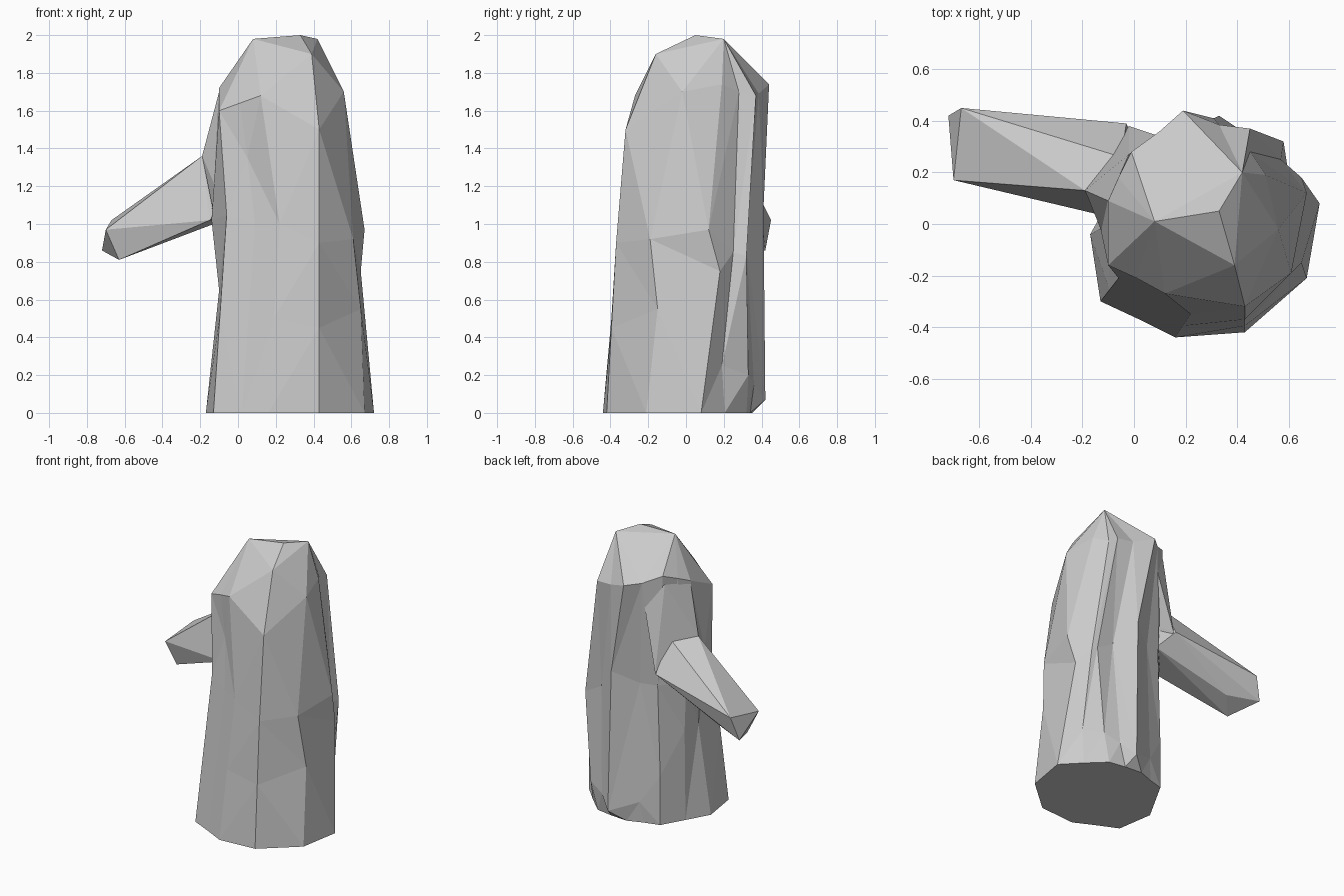
import bpy, bmesh


def finish(bm, name):
    bmesh.ops.remove_doubles(bm, verts=bm.verts, dist=0.0005)
    bmesh.ops.recalc_face_normals(bm, faces=bm.faces)
    mesh = bpy.data.meshes.new(name)
    bm.to_mesh(mesh)
    bm.free()
    obj = bpy.data.objects.new(name, mesh)
    bpy.context.collection.objects.link(obj)
    return obj


# Crown points that close the rounded top
crown = {
    "L": (0.08, 0.01, 1.98), "F": (0.39, -0.16, 1.90),
    "T": (0.33, 0.05, 2.00), "B": (0.42, 0.20, 1.98),
}

# Ribs and grooves around the trunk: base xy, waist, shoulder, crown key
ribs = [
    ((-0.17, -0.04), (-0.14, 0.03, 1.02), (-0.10, 0.09, 1.72), "L"),
    ((-0.13, -0.30), (-0.06, -0.21, 1.05), (-0.10, -0.16, 1.60), "L"),
    ((0.02, -0.37), (0.05, -0.22, 1.35), (0.01, -0.21, 1.64), "L"),
    ((0.16, -0.44), (0.22, -0.35, 1.00), (0.12, -0.27, 1.68), "F"),
    ((0.43, -0.42), (0.43, -0.37, 0.90), (0.43, -0.32, 1.50), "F"),
    ((0.67, -0.21), (0.61, -0.19, 0.92), (0.56, -0.02, 1.70), "B"),
    ((0.72, 0.08), (0.67, 0.12, 0.97), (0.51, 0.19, 1.74), "B"),
    ((0.60, 0.205), (0.57, 0.25, 0.85), (0.45, 0.28, 1.70), "B"),
    ((0.48, 0.32), (0.58, 0.32, 0.83), (0.45, 0.37, 1.68), "B"),
    ((0.36, 0.34), (0.45, 0.32, 0.90), (0.33, 0.385, 1.69), "B"),
    ((0.23, 0.35), (0.31, 0.41, 1.08), (0.19, 0.44, 1.74), "B"),
    ((0.12, 0.31), (0.15, 0.31, 1.00), (0.10, 0.36, 1.75), "L"),
    ((0.01, 0.28), (0.03, 0.28, 1.00), (-0.01, 0.28, 1.80), "L"),
    ((-0.08, 0.12), (-0.10, 0.14, 1.00), (-0.06, 0.18, 1.76), "L"),
]
# Low bulges and hollows by rib number; the others run straight
low = {
    0: (-0.10, 0.00, 0.65), 2: (0.09, -0.28, 1.00), 5: (0.65, -0.15, 0.55),
    6: (0.65, 0.18, 0.75), 7: (0.60, 0.19, 0.25), 8: (0.53, 0.33, 0.20),
    9: (0.42, 0.36, 0.15), 10: (0.33, 0.42, 0.07), 11: (0.14, 0.33, 0.15),
    12: (0.01, 0.28, 0.35), 13: (-0.08, 0.13, 0.65),
}

# Trunk: lofted columns plus crown
bm = bmesh.new()
tops = {k: bm.verts.new(p) for k, p in crown.items()}
cols = []
for i, (b, w, s, k) in enumerate(ribs):
    base = (*b, 0)
    mid = low.get(i, tuple((p + q) / 2 for p, q in zip(base, w)))
    cols.append([bm.verts.new(p) for p in (base, mid, w, s)] + [tops[k]])
for a, b in zip(cols, cols[1:] + cols[:1]):
    for i in range(3):
        bm.faces.new((a[i], b[i], b[i + 1], a[i + 1]))
    bm.faces.new((a[3], b[3], a[4]))
    if a[4] is not b[4]:
        bm.faces.new((b[3], b[4], a[4]))
for x, y in ("LF", "FB", "BL"):
    bm.faces.new((tops[x], tops[y], tops["T"]))
bm.faces.new([c[0] for c in cols])
bmesh.ops.triangulate(bm, faces=[f for f in bm.faces if len(f.verts) == 4])
finish(bm, "trunk")


# Convex block through a few corner points
def hull(name, points):
    bm = bmesh.new()
    for p in points:
        bm.verts.new(p)
    bmesh.ops.convex_hull(bm, input=bm.verts)
    finish(bm, name)


# Drooping side branch from the trunk to its blunt tip
hull("branch", [
    (-0.19, 0.13, 1.36), (-0.05, 0.26, 1.36), (-0.03, 0.39, 1.14),
    (-0.15, 0.04, 1.02), (0.03, 0.26, 1.06), (0.0, 0.1, 1.2),
    (-0.67, 0.45, 1.02), (-0.70, 0.17, 0.97), (-0.63, 0.20, 0.81),
    (-0.72, 0.42, 0.86), (-0.51, 0.33, 0.87),
])

# Web joining the branch to the trunk shoulder
hull("branch_shoulder", [
    (-0.19, 0.13, 1.36), (-0.10, 0.09, 1.70), (-0.02, 0.27, 1.74),
    (-0.05, 0.26, 1.34), (-0.13, 0.02, 1.06), (-0.06, -0.19, 1.06),
    (0.02, 0.15, 1.3), (-0.02, 0.38, 1.14), (0.10, 0.34, 1.62),
])
